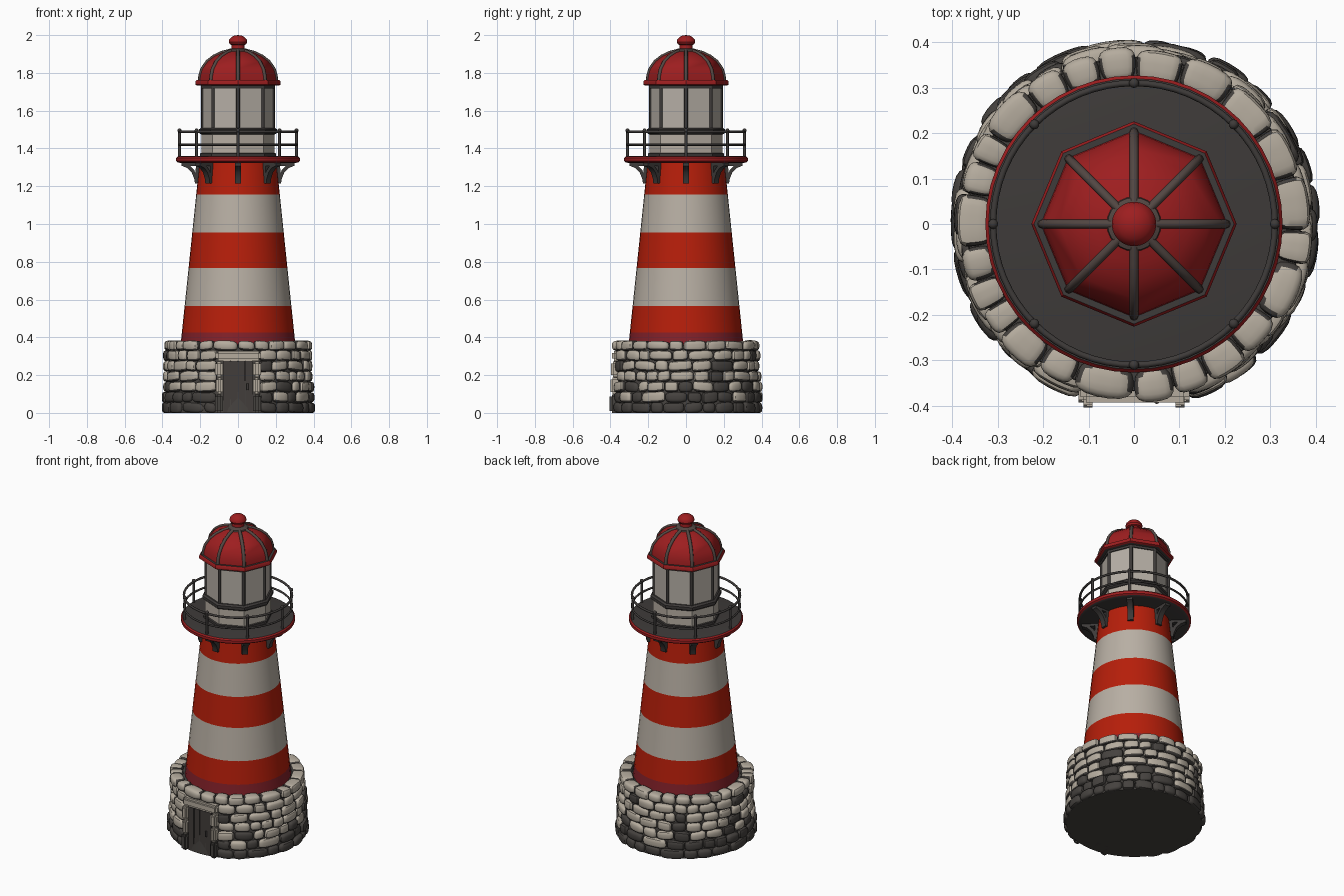
import bpy, bmesh, math, random
from mathutils import Vector

if "Cube" in bpy.data.objects:
    bpy.data.objects.remove(bpy.data.objects["Cube"])

random.seed(7)
TAU = math.tau


def material(name, r, g, b):
    m = bpy.data.materials.new(name)
    m.diffuse_color = (r, g, b, 1)
    m.use_nodes = True
    m.node_tree.nodes["Principled BSDF"].inputs["Base Color"].default_value = m.diffuse_color
    return m


RED = material("stripe_red", 0.47, 0.013, 0.003)
WHITE = material("plaster_white", 0.48, 0.43, 0.37)
ROOF = material("roof_red", 0.34, 0.013, 0.014)
STAIN = material("stained_red", 0.23, 0.015, 0.022)
IRON = material("dark_iron", 0.048, 0.043, 0.041)
RIB = material("weathered_rib", 0.085, 0.062, 0.055)
STONE = material("light_stone", 0.46, 0.41, 0.34)
MORTAR = material("dark_stone", 0.060, 0.054, 0.049)
GLASS = material("pale_glass", 0.47, 0.43, 0.38)
DOOR = material("door_wood", 0.055, 0.047, 0.043)


def finish(name, bm, mats, rule=None):
    """Turn a bmesh into an object; rule(face) picks the material slot."""
    bmesh.ops.remove_doubles(bm, verts=bm.verts, dist=1e-5)
    bmesh.ops.recalc_face_normals(bm, faces=bm.faces)
    bm.normal_update()
    if rule:
        for f in bm.faces:
            f.material_index = rule(f)
    me = bpy.data.meshes.new(name)
    bm.to_mesh(me)
    bm.free()
    for m in mats:
        me.materials.append(m)
    ob = bpy.data.objects.new(name, me)
    bpy.context.collection.objects.link(ob)
    return ob


def lathe(name, profile, n, mats, rule=None):
    """Spin an (r, z) profile round z in n sides, a corner on +x."""
    bm = bmesh.new()
    rings = [[bm.verts.new((r * math.cos(TAU * i / n), r * math.sin(TAU * i / n), z))
              for i in range(n)] for r, z in profile]
    for a, b in zip(rings, rings[1:]):
        for i in range(n):
            j = (i + 1) % n
            bm.faces.new((a[i], a[j], b[j], b[i]))
    bmesh.ops.dissolve_degenerate(bm, dist=1e-6, edges=bm.edges)
    return finish(name, bm, mats, rule)


def tubes(name, paths, radius, mat, closed=False, res=2):
    """One bevelled curve object holding several poly paths."""
    cu = bpy.data.curves.new(name, 'CURVE')
    cu.dimensions = '3D'
    cu.bevel_depth = radius
    cu.bevel_resolution = res
    cu.use_fill_caps = True
    for pts in paths:
        sp = cu.splines.new('POLY')
        sp.points.add(len(pts) - 1)
        for p, co in zip(sp.points, pts):
            p.co = (*co, 1)
        sp.use_cyclic_u = closed
    cu.materials.append(mat)
    ob = bpy.data.objects.new(name, cu)
    bpy.context.collection.objects.link(ob)
    return ob


def polar(r, a, z):
    return (r * math.cos(a), r * math.sin(a), z)


def box(name, x, y, z, mat, bevel=0.0):
    """Box from three (low, high) ranges."""
    bm = bmesh.new()
    bmesh.ops.create_cube(bm, size=1)
    for v in bm.verts:
        v.co = [lo + (c + 0.5) * (hi - lo) for c, (lo, hi) in zip(v.co, (x, y, z))]
    if bevel:
        bmesh.ops.bevel(bm, geom=bm.edges[:], offset=bevel, segments=2, affect='EDGES')
    return finish(name, bm, [mat])


EIGHTHS = [TAU * i / 8 for i in range(8)]

# Stone base: dark core behind separate rounded stones
lathe("base_core", [(0, 0), (0.388, 0), (0.366, 0.355), (0.28, 0.362), (0, 0.362)], 48, [MORTAR])


def add_stone(bm, a, half_a, r_out, depth, z, half_z, dark):
    """Rounded block bent to the base's curve, darker in its joints."""
    tmp = bmesh.new()
    bmesh.ops.create_cube(tmp, size=2)
    bmesh.ops.subdivide_edges(tmp, edges=tmp.edges[:], cuts=4, use_grid_fill=True)
    tilt, bulge = random.uniform(-0.16, 0.16), random.uniform(3.0, 4.5)
    new = {}
    local = {}
    for v in tmp.verts:
        p = v.co / sum(abs(c) ** bulge for c in v.co) ** (1 / bulge)
        local[v] = p
        zz = max(0.0, z + half_z * (p.z + tilt * p.x))
        new[v] = bm.verts.new(polar(r_out - depth + depth * p.y, a + half_a * p.x, zz))
    for f in tmp.faces:
        c = sum((local[v] for v in f.verts), Vector()) / len(f.verts)
        nf = bm.faces.new([new[v] for v in f.verts])
        joint = c.y < 0.5 and c.z < 0.8
        under = c.z < -0.62
        nf.material_index = 1 if dark or joint or under else 0
    tmp.free()


bm = bmesh.new()
ROWS, ROW_H, GAP = 6, 0.055, 0.30
for row in range(ROWS + 1):
    top = row == ROWS
    gap = 0.0 if top else GAP
    count = 24 if top else 22
    widths = [random.uniform(0.6, 1.4) for _ in range(count)]
    scale = (TAU - 2 * gap) / sum(widths)
    a = -math.pi / 2 + gap
    for w in widths:
        half = w * scale / 2
        z = (row + 0.5) * ROW_H if not top else 0.355
        r = 0.407 - 0.05 * z + random.uniform(-0.008, 0.006)
        dark = random.random() < (1, 0.8, 0.25, 0.2, 0.15, 0.15, 0.06)[row]
        add_stone(bm, a + half, half * 0.98, r, 0.037 if top else 0.03, z,
                  (0.027 if top else 0.0285) + random.uniform(-0.002, 0.002), dark)
        a += 2 * half
finish("base_stones", bm, [STONE, MORTAR])

# Doorway
for i in range(4):
    x = -0.078 + i * 0.039
    box(f"door_plank_{i}", (x, x + 0.038), (-0.383, -0.30), (0.0, 0.275), DOOR, 0.002)
for s, side in ((-1, "left"), (1, "right")):
    for i, (z0, z1, mat) in enumerate(((0, 0.10, MORTAR), (0.10, 0.19, STONE), (0.19, 0.275, STONE))):
        xs = sorted((s * 0.08, s * (0.122 - 0.006 * (i % 2))))
        box(f"door_jamb_{side}_{i}", xs, (-0.404 + 0.003 * i, -0.32), (z0, z1 - 0.003), mat, 0.011)
box("door_lintel", (-0.118, 0.122), (-0.393, -0.32), (0.275, 0.328), STONE, 0.012)
tubes("door_handle", [[(0.05, -0.390, 0.12), (0.05, -0.390, 0.155)]], 0.006, IRON)

# Tapered striped tower
STRIPES = [0.36, 0.425, 0.567, 0.768, 0.955, 1.155, 1.33]
SLOT = [2, 0, 1, 0, 1, 0]


def stripe(f):
    z = f.calc_center_median().z
    return SLOT[max(i for i in range(6) if z > STRIPES[i])]


lathe("tower", [(0.304 - 0.104 * (z - 0.36), z) for z in STRIPES], 40, [RED, WHITE, STAIN], stripe)

# Gallery deck with red rim
lathe("gallery_deck", [(0, 1.322), (0.30, 1.322), (0.318, 1.326), (0.327, 1.333), (0.327, 1.349),
                       (0.320, 1.357), (0.305, 1.36), (0, 1.36)], 48, [IRON, ROOF],
      lambda f: 1 if f.calc_center_median().xy.length > 0.319 else 0)

# Brackets: arm, wall strip and curved brace
bm = bmesh.new()
CURVE = [(0.298, 1.308), (0.268, 1.296), (0.245, 1.272), (0.232, 1.240), (0.228, 1.215)]
OUTLINES = [[(0.19, 1.324), (0.30, 1.324), (0.30, 1.308), (0.19, 1.308)],
            [(0.19, 1.324), (0.222, 1.324), (0.228, 1.215), (0.20, 1.215)],
            CURVE + [(r - 0.014, z + 0.012) for r, z in CURVE[::-1]]]
for a in EIGHTHS:
    side = Vector((-math.sin(a), math.cos(a), 0)) * 0.017
    for outline in OUTLINES:
        lo = [bm.verts.new(Vector(polar(r, a, z)) - side) for r, z in outline]
        hi = [bm.verts.new(Vector(polar(r, a, z)) + side) for r, z in outline]
        bm.faces.new(lo)
        bm.faces.new(hi[::-1])
        for i in range(len(lo)):
            j = (i + 1) % len(lo)
            bm.faces.new((lo[j], lo[i], hi[i], hi[j]))
finish("gallery_brackets", bm, [IRON])

# Railing
for name, z, r in (("top_rail", 1.488, 0.007), ("middle_rail", 1.42, 0.006)):
    tubes(name, [[polar(0.310, TAU * i / 64, z) for i in range(64)]], r, IRON, True)
tubes("rail_posts", [[polar(0.310, a, 1.355), polar(0.310, a, 1.495)] for a in EIGHTHS], 0.008, IRON)
bm = bmesh.new()
for a in EIGHTHS:
    ball = bmesh.ops.create_icosphere(bm, subdivisions=2, radius=0.011)
    bmesh.ops.translate(bm, verts=ball["verts"], vec=polar(0.310, a, 1.495))
finish("rail_post_balls", bm, [IRON])

# Octagonal lantern room
lathe("lantern_wall", [(0.192, 1.355), (0.192, 1.48)], 8, [WHITE])
lathe("lantern_skirt", [(0.19, 1.358), (0.20, 1.358), (0.20, 1.374), (0.19, 1.378)], 8, [IRON])
lathe("lantern_sill", [(0.18, 1.472), (0.20, 1.476), (0.207, 1.483), (0.207, 1.50), (0.197, 1.509),
                       (0.18, 1.509)], 8, [IRON])
lathe("lantern_panes", [(0.188, 1.50), (0.188, 1.74)], 8, [GLASS])
lathe("lantern_head", [(0.18, 1.718), (0.195, 1.718), (0.195, 1.74), (0.18, 1.74)], 8, [IRON])
tubes("lantern_mullions", [[polar(0.186, a, 1.50), polar(0.186, a, 1.735)] for a in EIGHTHS], 0.0095, IRON)

# Roof: eave, domed panels, ribs and finial
lathe("roof_eave", [(0, 1.732), (0.215, 1.732), (0.226, 1.738), (0.226, 1.754), (0.220, 1.762),
                    (0, 1.762)], 8, [IRON, ROOF],
      lambda f: 1 if abs(f.normal.z) < 0.9 else 0)
DOME = [(0.206, 1.755), (0.203, 1.785), (0.193, 1.82), (0.165, 1.86), (0.13, 1.887), (0.09, 1.906),
        (0.03, 1.922)]
lathe("roof_dome", DOME, 8, [ROOF])
tubes("roof_ribs", [[polar(r - 0.003, a, z) for r, z in DOME] for a in EIGHTHS], 0.010, RIB)
lathe("finial_collar", [(0.02, 1.90), (0.062, 1.905), (0.058, 1.921), (0.035, 1.93)], 24, [RIB])
lathe("finial", [(0.036, 1.91), (0.034, 1.948), (0.044, 1.952), (0.049, 1.963), (0.046, 1.977),
                 (0.034, 1.990), (0.017, 1.998), (0, 2.0)], 24, [ROOF])

# Smooth shading with crisp edges
bpy.ops.object.select_all(action='DESELECT')
for ob in bpy.context.scene.objects:
    if ob.type == 'MESH':
        ob.select_set(True)
        bpy.context.view_layer.objects.active = ob
bpy.ops.object.shade_smooth_by_angle(angle=math.radians(35))
